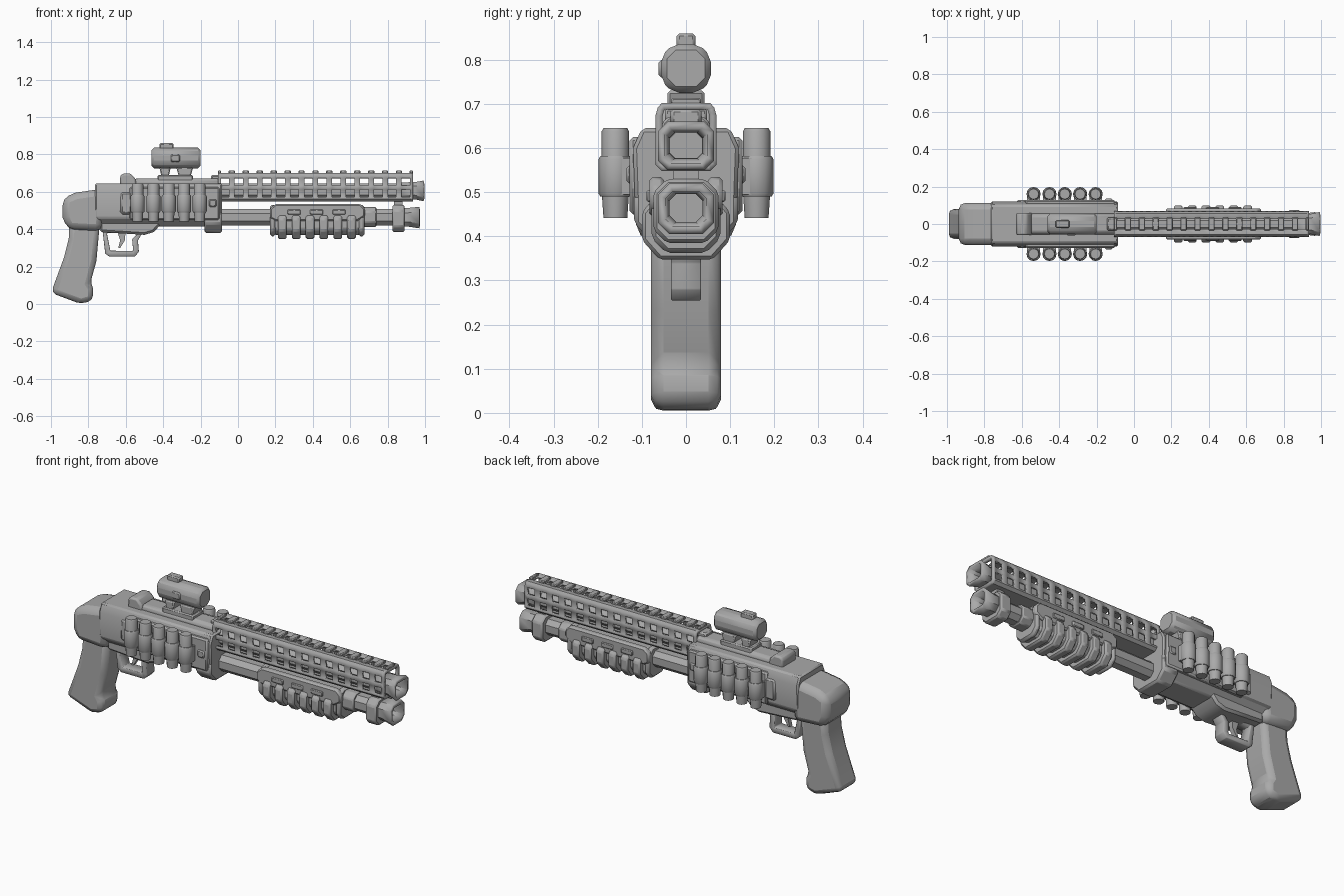
import bpy, bmesh, math
from mathutils import Matrix

if "Cube" in bpy.data.objects:
    bpy.data.objects.remove(bpy.data.objects["Cube"])

grey = bpy.data.materials.new("plain grey")
grey.diffuse_color = (0.4, 0.4, 0.4, 1)
grey.use_nodes = True
grey.node_tree.nodes["Principled BSDF"].inputs["Base Color"].default_value = grey.diffuse_color


def finish(name, bm, bevel=0.0, segs=1, wall=0.0):
    bmesh.ops.recalc_face_normals(bm, faces=bm.faces)
    me = bpy.data.meshes.new(name)
    bm.to_mesh(me)
    bm.free()
    me.materials.append(grey)
    ob = bpy.data.objects.new(name, me)
    bpy.context.collection.objects.link(ob)
    if wall:
        m = ob.modifiers.new("wall", 'SOLIDIFY')
        m.thickness, m.offset = wall, -1
    if bevel:
        m = ob.modifiers.new("bevel", 'BEVEL')
        m.width, m.segments, m.limit_method = bevel, segs, 'ANGLE'
        m.angle_limit = math.radians(35)
    bpy.ops.object.select_all(action='DESELECT')
    ob.select_set(True)
    bpy.context.view_layer.objects.active = ob
    bpy.ops.object.shade_smooth_by_angle(angle=math.radians(32))
    return ob


def loft(name, rings, bevel=0.0, segs=1, wall=0.0):
    """Skin between rings of 3D points; open ended when a wall is given."""
    bm = bmesh.new()
    vs = [[bm.verts.new(p) for p in r] for r in rings]
    n = len(vs[0])
    for a, b in zip(vs, vs[1:]):
        for i in range(n):
            bm.faces.new((a[i], a[(i + 1) % n], b[(i + 1) % n], b[i]))
    if not wall:
        bm.faces.new(vs[0])
        bm.faces.new(vs[-1])
    return finish(name, bm, bevel, segs, wall)


def side(name, pts, y0, y1, bevel=0.0, segs=1, wall=0.0):
    """Side profile (x, z) pushed across y."""
    return loft(name, [[(x, y, z) for x, z in pts] for y in (y0, y1)], bevel, segs, wall)


def section(name, pts, xs, bevel=0.0, wall=0.0):
    """Cross-section (y, z) pushed along x."""
    return loft(name, [[(x, y, z) for y, z in pts] for x in xs], bevel, 1, wall)


def box(name, x0, x1, y0, y1, z0, z1, bevel=0.0, segs=1):
    return side(name, [(x0, z0), (x1, z0), (x1, z1), (x0, z1)], y0, y1, bevel, segs)


def octo(w, z0, z1, c):
    """Chamfered rectangle section."""
    return [(-w + c, z0), (w - c, z0), (w, z0 + c), (w, z1 - c),
            (w - c, z1), (-w + c, z1), (-w, z1 - c), (-w, z0 + c)]


def post(name, x, y, stack, n=12):
    """Upright round part from (z, radius) pairs."""
    return loft(name, [[(x + r * math.cos(2 * math.pi * i / n), y + r * math.sin(2 * math.pi * i / n), z)
                        for i in range(n)] for z, r in stack])


# grip and rear body
side("grip", [(-1.0, .06), (-.84, .0), (-.775, .02), (-.775, .085), (-.79, .11), (-.757, .23),
              (-.74, .42), (-.9, .45), (-.905, .35), (-.93, .25)], -.079, .079, .028, 2)
side("rear_body", [(-.937, .46), (-.91, .40), (-.73, .39), (-.70, .62), (-.77, .61), (-.87, .595), (-.937, .565)],
     -.113, .113, .035, 2)

# receiver
section("receiver", [(-.07, .415), (.07, .415), (.115, .46), (.12, .60), (.10, .645),
                     (-.10, .645), (-.12, .60), (-.115, .46)], (-.765, -.085), .008)
side("receiver_underside", [(-.74, .385), (-.50, .37), (-.45, .385), (-.40, .44), (-.40, .50), (-.74, .50)],
     -.085, .085, .012)
section("front_lug", [(-.07, .38), (.07, .38), (.118, .43), (.118, .50), (-.118, .50), (-.118, .43)],
        (-.18, -.085), .01)
section("receiver_top", octo(.055, .60, .672, .015), (-.55, -.10), .006)
side("rear_lump", [(-.63, .63), (-.63, .685), (-.615, .698), (-.575, .698), (-.55, .672), (-.54, .63)],
     -.06, .06, .015, 2)
box("front_lump", -.145, -.09, -.035, .035, .65, .69, .008)
for s in (-1, 1):
    a, b = sorted((s * .10, s * .128))
    box("shell_plate", -.58, -.10, a, b, .45, .625, .008)
    box("rear_side_panel", -.63, -.565, a, b, .48, .60, .012)
    box("side_pin", -.155, -.115, s * .125 - .01, s * .125 + .01, .52, .56, .006)

# trigger guard and trigger
side("trigger_guard", [(-.725, .40), (-.71, .27), (-.69, .255), (-.55, .255), (-.53, .28), (-.535, .34), (-.50, .40)],
     -.034, .034, .004, 1, .032)
side("trigger", [(-.65, .40), (-.60, .40), (-.605, .34), (-.63, .30), (-.64, .30), (-.63, .34)], -.012, .012)

# spare rounds in their loops, five on each side
for s in (-1, 1):
    for x in (-.537, -.452, -.37, -.288, -.205):
        post("spare_round", x, s * .16, [(.442, .027), (.50, .031), (.638, .031), (.645, .027)])
        post("round_loop", x, s * .16, [(.49, .034), (.497, .038), (.575, .038), (.582, .034)])
        a, b = sorted((s * .12, s * .15))
        box("loop_back", x - .034, x + .034, a, b, .495, .578)

# optic
section("optic_body", octo(.057, .725, .836, .028), (-.462, -.20), .014)
box("optic_knob", -.42, -.345, -.021, .021, .82, .86, .006)
box("optic_side_knob", -.36, -.31, -.062, .05, .76, .80, .006)
side("optic_rear_leg", [(-.42, .73), (-.36, .73), (-.375, .66), (-.405, .66)], -.042, .042, .006)
side("optic_front_leg", [(-.33, .73), (-.24, .73), (-.26, .66), (-.31, .66)], -.042, .042, .006)
box("optic_base", -.43, -.24, -.048, .048, .655, .69, .006)

# perforated shroud: ring of strips, with every second cell left open
ring = [(-.055, .548), (.055, .548), (.069, .562), (.069, .572), (.069, .612), (.069, .634), (.069, .674),
        (.064, .692), (.055, .702), (.027, .702), (-.027, .702), (-.055, .702), (-.064, .692),
        (-.069, .674), (-.069, .634), (-.069, .612), (-.069, .572), (-.069, .562)]
open_strips = {3, 5, 9, 13, 15}
x0, x1, cols = -.107, .935, 14
pitch = (x1 - x0) / cols
xs = [x0] + [x0 + pitch * (i + f) for i in range(cols) for f in (.2, .8)] + [x1]
bm = bmesh.new()
rows = [[bm.verts.new((x, y, z)) for y, z in ring] for x in xs]
n = len(ring)
for c in range(len(xs) - 1):
    for i in range(n):
        if not (c % 2 and i in open_strips):
            j = (i + 1) % n
            bm.faces.new((rows[c][i], rows[c][j], rows[c + 1][j], rows[c + 1][i]))
finish("shroud", bm, wall=.016)

# rail teeth along the top of the shroud
for i in range(cols + 1):
    x = x0 + pitch * i
    box("rail_tooth", max(x - .017, x0), min(x + .017, x1), -.034, .034, .698, .714, .004)

# barrel with open muzzle
section("barrel", octo(.042, .562, .645, .022), (-.10, .90))
loft("muzzle", [[(x, y, z) for y, z in octo(w, a, b, .022)]
                for x, w, a, b in ((.86, .052, .562, .65), (.945, .054, .56, .652), (.992, .064, .55, .66))],
     wall=.018)

# magazine tube, clamp and open end cap
section("magazine_tube", octo(.045, .42, .508, .024), (-.10, .85))
section("tube_collar", octo(.056, .412, .518, .026), (.66, .74), .006)
section("clamp", octo(.074, .385, .53, .03), (.825, .89), .008)
box("clamp_link", .835, .88, -.03, .03, .50, .565)
loft("tube_cap", [[(x, y, z) for y, z in octo(w, a, b, .026)]
                  for x, w, a, b in ((.84, .056, .414, .514), (.91, .056, .414, .514), (.97, .064, .405, .52))],
     wall=.02)

# sliding fore-end with deep ribs
section("fore_end_core", octo(.07, .37, .52, .03), (.19, .66), .01)
for s in (-1, 1):
    a, b = sorted((s * .05, s * .083))
    side("fore_end_rail", [(.17, .46), (.20, .445), (.64, .445), (.68, .47), (.68, .51),
                           (.655, .535), (.20, .535), (.17, .51)], a, b, .008)
    for x in (.30, .42, .54):
        box("fore_end_slot_plate", x - .035, x + .035, s * .084 - .006, s * .084 + .006, .478, .505, .004)
rib = [(-.06, .347), (.06, .347), (.10, .392), (.10, .455), (.08, .478),
       (-.08, .478), (-.10, .455), (-.10, .392)]
for i in range(6):
    x = .237 + .074 * i
    section("fore_end_rib", rib, (x - .023, x + .023), .008)
for a, b in ((.172, .20), (.645, .675)):
    section("fore_end_end", octo(.078, .362, .53, .034), (a, b), .01)
